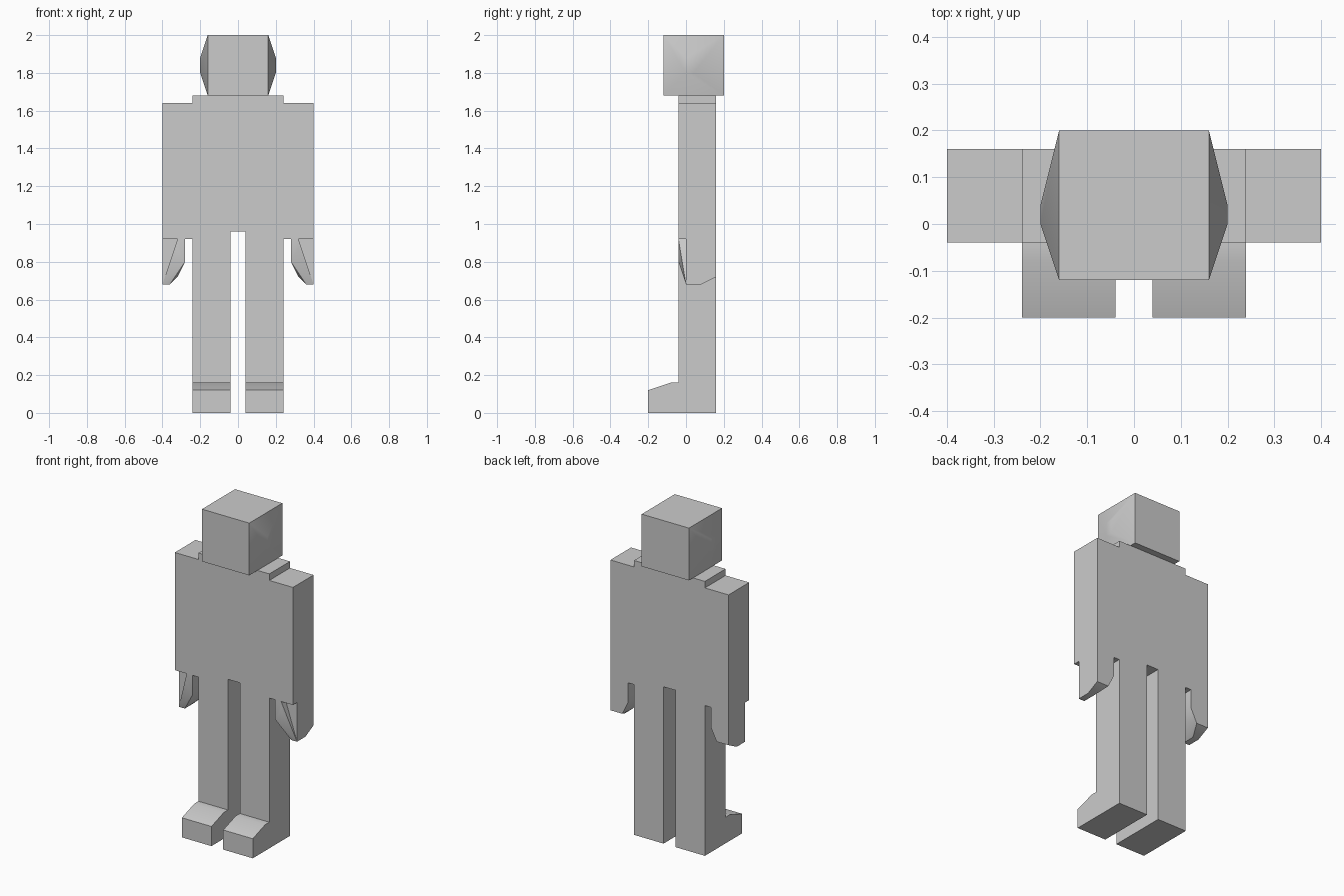
import bpy, bmesh, math

if "Cube" in bpy.data.objects:
    bpy.data.objects.remove(bpy.data.objects["Cube"])

grey = bpy.data.materials.new("plain grey")
grey.diffuse_color = (0.6, 0.6, 0.6, 1)
grey.use_nodes = True
grey.node_tree.nodes["Principled BSDF"].inputs["Base Color"].default_value = grey.diffuse_color


def finish(name, bm, angle=None):
    bmesh.ops.recalc_face_normals(bm, faces=bm.faces[:])
    me = bpy.data.meshes.new(name)
    bm.to_mesh(me)
    bm.free()
    me.materials.append(grey)
    ob = bpy.data.objects.new(name, me)
    bpy.context.collection.objects.link(ob)
    if angle:
        bpy.ops.object.select_all(action='DESELECT')
        ob.select_set(True)
        bpy.context.view_layer.objects.active = ob
        bpy.ops.object.shade_smooth_by_angle(angle=math.radians(angle))
    return ob


def prism(name, points, offset, angle=None):
    """Extrude a closed outline along an offset vector."""
    bm = bmesh.new()
    face = bm.faces.new([bm.verts.new(p) for p in points])
    ext = bmesh.ops.extrude_face_region(bm, geom=[face])
    verts = [v for v in ext["geom"] if isinstance(v, bmesh.types.BMVert)]
    bmesh.ops.translate(bm, verts=verts, vec=offset)
    return finish(name, bm, angle)


def hull(name, points, angle=None):
    """Closed convex block around a few corner points."""
    bm = bmesh.new()
    for p in points:
        bm.verts.new(p)
    bmesh.ops.convex_hull(bm, input=bm.verts[:])
    bmesh.ops.dissolve_limit(bm, angle_limit=0.01, verts=bm.verts[:], edges=bm.edges[:])
    return finish(name, bm, angle)


# Body: torso, arms and legs share one stepped front outline
half = [(0.04, 0.96), (0.04, 0), (0.24, 0), (0.24, 0.92),
        (0.40, 0.92), (0.40, 1.64), (0.24, 1.64), (0.24, 1.68)]
outline = half + [(-x, z) for x, z in reversed(half)]
prism("body", [(x, -0.04, z) for x, z in outline], (0, 0.2, 0))

# Head: cube whose sides bulge to a small flat ear patch
head = [(s * 0.16, y, z) for s in (-1, 1) for y in (-0.12, 0.2) for z in (1.68, 2)]
ears = [(s * 0.2, y, z) for s in (-1, 1) for y in (0, 0.04) for z in (1.80, 1.88)]
hull("head", head + ears, 30)

for s, side in ((-1, "left"), (1, "right")):
    # Foot: block in front of the leg with a sloping top
    foot = [(-0.04, 0), (-0.2, 0), (-0.2, 0.12), (-0.08, 0.16), (-0.04, 0.16)]
    prism(side + "_foot", [(s * 0.04, y, z) for y, z in foot], (s * 0.2, 0, 0), 30)

    # Palm: tapers towards the fingertips on the outer side
    palm = [(x, y, 0.92) for x in (0.28, 0.40) for y in (0, 0.16)]
    palm += [(0.28, 0, 0.80), (0.28, 0.16, 0.80), (0.32, 0.16, 0.72), (0.40, 0.16, 0.72)]
    palm += [(x, y, 0.68) for x in (0.36, 0.40) for y in (0, 0.08)]
    hull(side + "_palm", [(s * x, y, z) for x, y, z in palm], 40)

    # Thumb: thin wedge along the inner front edge of the palm
    thumb = [(x, y, 0.92) for x in (0.28, 0.32) for y in (-0.04, 0)]
    thumb += [(0.28, -0.04, 0.80), (0.32, -0.04, 0.87), (0.28, 0, 0.80),
              (0.36, 0, 0.68), (0.40, 0, 0.68)]
    hull(side + "_thumb", [(s * x, y, z) for x, y, z in thumb], 40)
